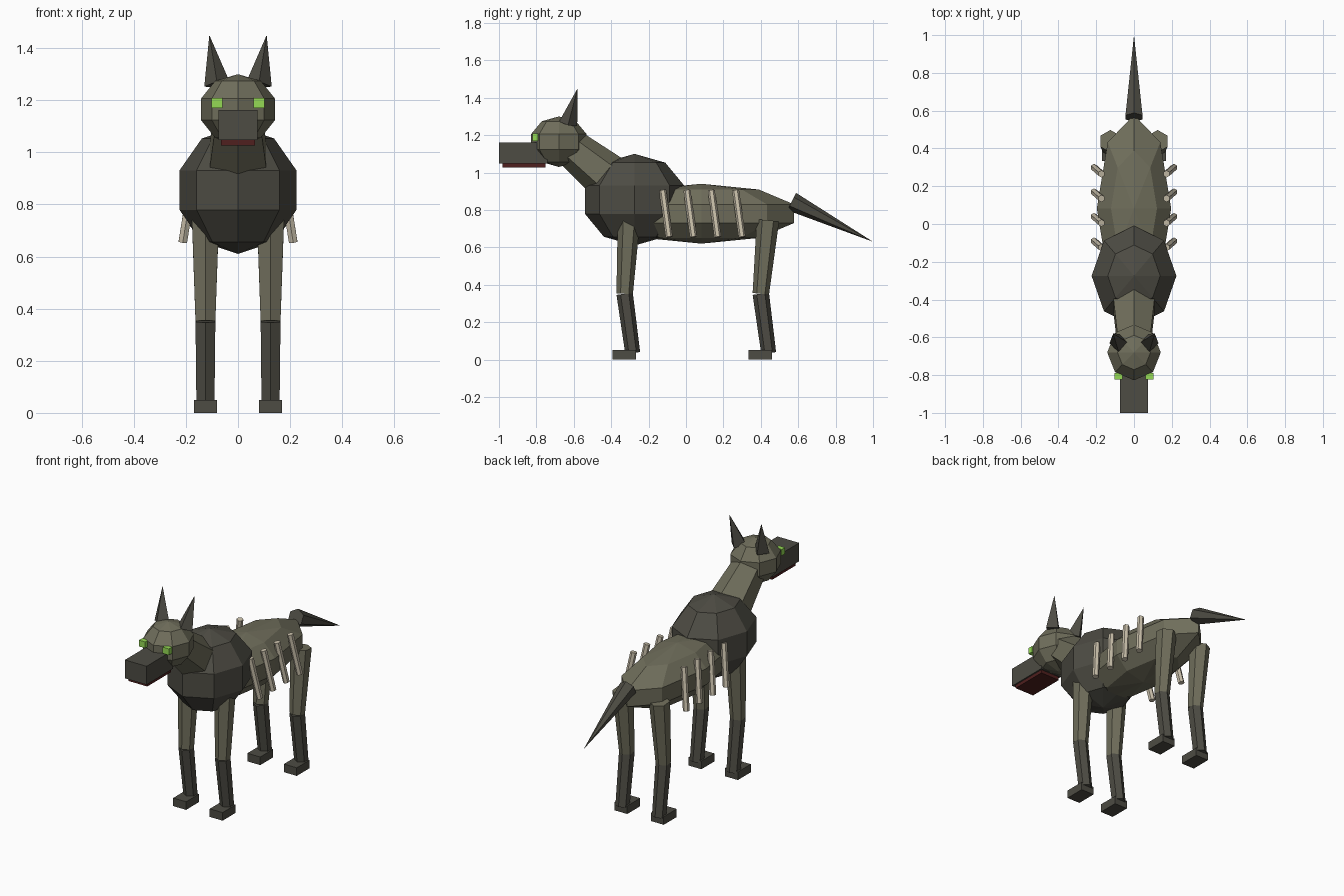
import bpy, bmesh
from mathutils import Vector, Matrix

if "Cube" in bpy.data.objects:
    bpy.data.objects.remove(bpy.data.objects["Cube"])


def material(name, rgb):
    m = bpy.data.materials.new(name)
    m.diffuse_color = (*rgb, 1)
    m.use_nodes = True
    m.node_tree.nodes["Principled BSDF"].inputs["Base Color"].default_value = m.diffuse_color
    return m


HIDE = material("olive hide", (0.16, 0.155, 0.105))
DARK = material("dark hide", (0.075, 0.072, 0.057))
BONE = material("bone", (0.58, 0.52, 0.40))
GREEN = material("glowing green", (0.30, 0.70, 0.09))
RED = material("dark red", (0.08, 0.014, 0.013))


def finish(name, bm, mat):
    bmesh.ops.recalc_face_normals(bm, faces=bm.faces)
    me = bpy.data.meshes.new(name)
    bm.to_mesh(me)
    bm.free()
    me.materials.append(mat)
    ob = bpy.data.objects.new(name, me)
    bpy.context.collection.objects.link(ob)
    return ob


def ball(name, centre, radii, mat):
    """Low-poly sphere: 8 segments, 5 rings."""
    bm = bmesh.new()
    m = Matrix.Translation(centre) @ Matrix.Diagonal((*radii, 1))
    bmesh.ops.create_uvsphere(bm, u_segments=8, v_segments=5, radius=1, matrix=m)
    return finish(name, bm, mat)


def box(name, lo, hi, mat):
    lo, hi = Vector(lo), Vector(hi)
    bm = bmesh.new()
    m = Matrix.Translation((lo + hi) / 2) @ Matrix.Diagonal((*(hi - lo), 1))
    bmesh.ops.create_cube(bm, size=1, matrix=m)
    return finish(name, bm, mat)


def limb(name, a, b, r1, r2, mat, sides=6):
    """Tapered prism from a to b."""
    a, b = Vector(a), Vector(b)
    d = b - a
    rot = Vector((0, 0, 1)).rotation_difference(d).to_matrix().to_4x4()
    bm = bmesh.new()
    bmesh.ops.create_cone(bm, cap_ends=True, segments=sides, radius1=r1, radius2=r2,
                          depth=d.length, matrix=Matrix.Translation((a + b) / 2) @ rot)
    bmesh.ops.remove_doubles(bm, verts=bm.verts, dist=1e-5)
    return finish(name, bm, mat)


# Torso, neck and head
ball("chest", (0, -0.275, 0.855), (0.236, 0.279, 0.245), DARK)
ball("belly", (0, 0.082, 0.78), (0.207, 0.522, 0.16), HIDE)
limb("neck", (0, -0.40, 0.96), (0, -0.66, 1.17), 0.13, 0.095, HIDE)
ball("head", (0, -0.68, 1.165), (0.149, 0.155, 0.135), HIDE)

# Muzzle
box("snout", (-0.074, -1.0, 1.048), (0.074, -0.74, 1.162), DARK)
box("lower_jaw", (-0.065, -0.98, 1.027), (0.065, -0.75, 1.052), RED)

# Tail
limb("tail", (0, 0.565, 0.845), (0, 1.0, 0.63), 0.052, 0, DARK)

for s, side in ((-1, "right"), (1, "left")):
    # Ears and eyes
    limb(f"ear_{side}", (s * 0.08, -0.63, 1.26), (s * 0.11, -0.58, 1.45), 0.05, 0, DARK, 4)
    x0, x1 = sorted((s * 0.06, s * 0.102))
    box(f"eye_{side}", (x0, -0.822, 1.17), (x1, -0.79, 1.209), GREEN)

    # Legs: hip height, hip y, knee y, ankle y, paw centre y
    x = s * 0.125
    for part, hip_z, hip_y, knee_y, ankle_y, paw_y in (
            ("front", 0.75, -0.305, -0.328, -0.285, -0.329),
            ("hind", 0.745, 0.438, 0.40, 0.442, 0.396)):
        limb(f"{part}_thigh_{side}", (x, knee_y, 0.352), (x, hip_y, hip_z), 0.044, 0.06, HIDE)
        limb(f"{part}_shin_{side}", (x, ankle_y, 0.035), (x, knee_y, 0.352), 0.04, 0.044, DARK)
        box(f"{part}_paw_{side}", (x - 0.044, paw_y - 0.063, 0),
            (x + 0.044, paw_y + 0.063, 0.05), DARK)

    # Exposed ribs
    for i in range(4):
        y = -0.125 + 0.13 * i
        limb(f"rib_{side}_{i + 1}", (s * 0.212, y + 0.035, 0.655),
             (s * 0.172, y, 0.905), 0.019, 0.019, BONE)
